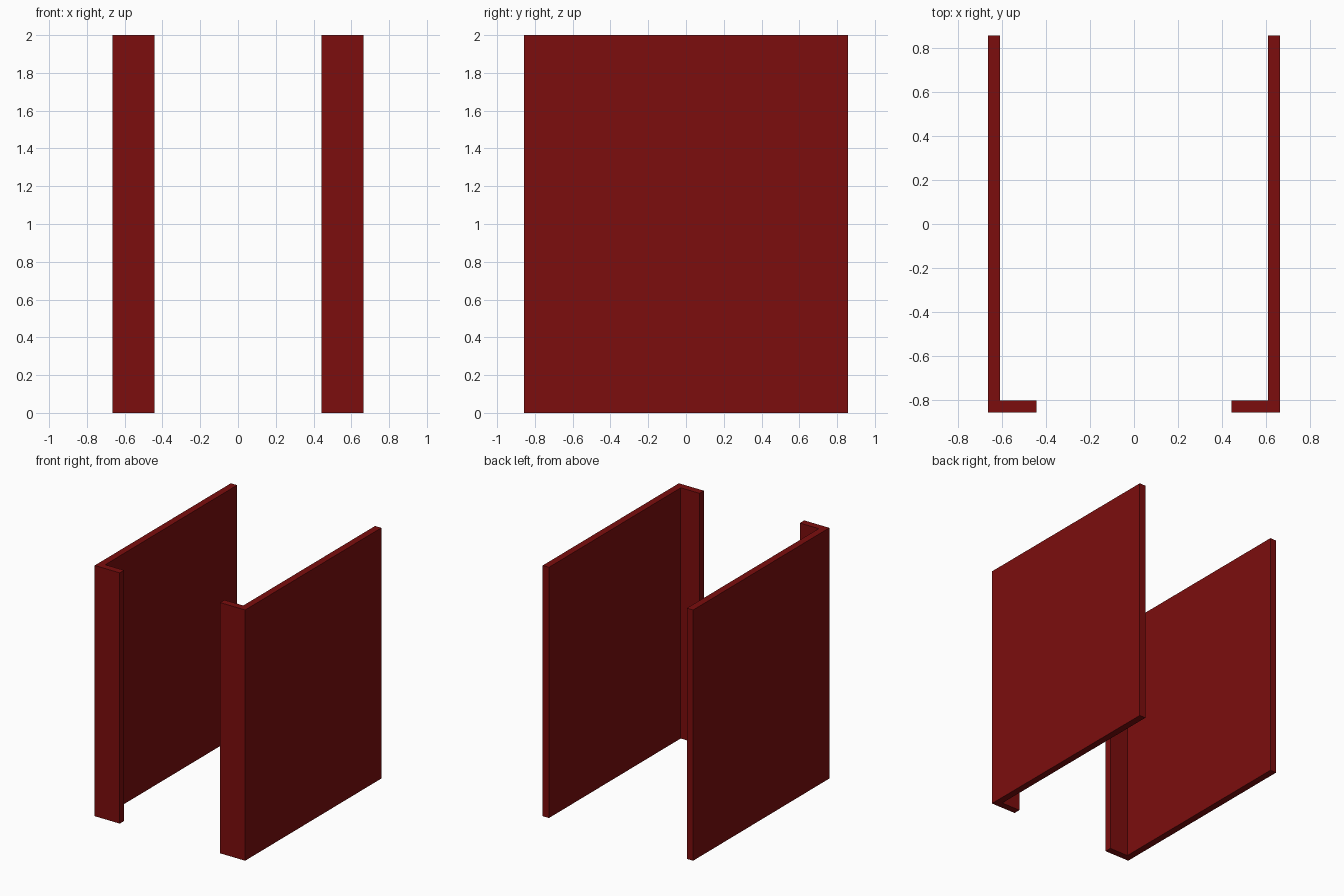
import bpy, bmesh

if "Cube" in bpy.data.objects:
    bpy.data.objects.remove(bpy.data.objects["Cube"])

# Deep red paint
red = bpy.data.materials.new("red_paint")
red.diffuse_color = (0.2, 0.004, 0.004, 1)
red.use_nodes = True
red.node_tree.nodes["Principled BSDF"].inputs["Base Color"].default_value = red.diffuse_color

HEIGHT = 2.0
# L-shaped plan of the right panel: long side wall with a short front return
PROFILE = [(0.443, -0.858), (0.664, -0.858), (0.664, 0.858),
           (0.609, 0.858), (0.609, -0.803), (0.443, -0.803)]


def l_panel(name, side):
    bm = bmesh.new()
    face = bm.faces.new([bm.verts.new((side * x, y, 0)) for x, y in PROFILE])
    top = bmesh.ops.extrude_face_region(bm, geom=[face])["geom"]
    verts = [g for g in top if isinstance(g, bmesh.types.BMVert)]
    bmesh.ops.translate(bm, verts=verts, vec=(0, 0, HEIGHT))
    bmesh.ops.recalc_face_normals(bm, faces=bm.faces)
    mesh = bpy.data.meshes.new(name)
    bm.to_mesh(mesh)
    bm.free()
    mesh.materials.append(red)
    bpy.context.collection.objects.link(bpy.data.objects.new(name, mesh))


# Mirrored pair of side panels
l_panel("right_side_panel", 1)
l_panel("left_side_panel", -1)
